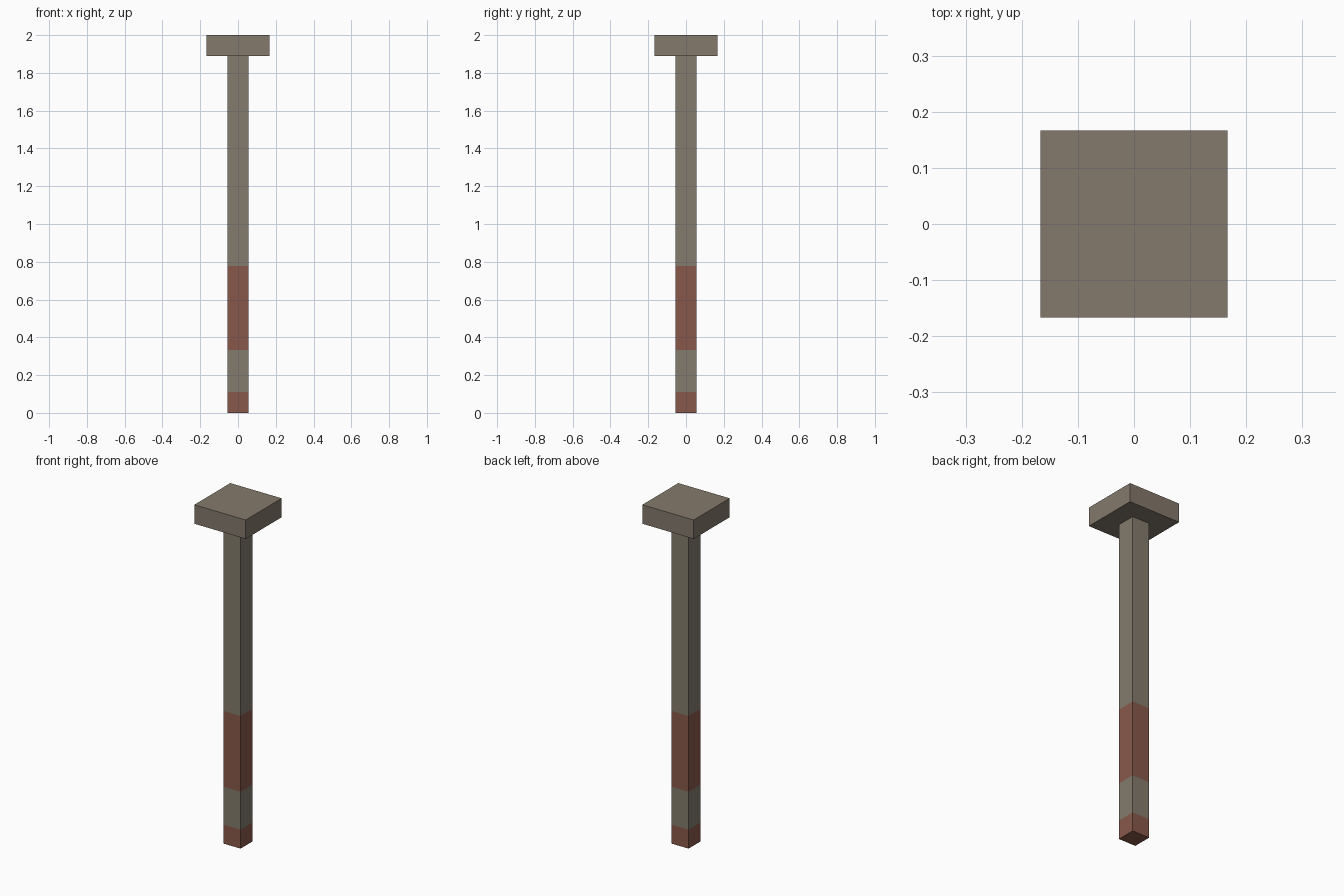
import bpy
import bmesh
from mathutils import Matrix, Vector

U = 2 / 18  # the model is eighteen modules tall

cube = bpy.data.objects.get("Cube")
if cube:
    bpy.data.objects.remove(cube, do_unlink=True)


def material(name, srgb):
    color = [((c / 255 + 0.055) / 1.055) ** 2.4 for c in srgb] + [1]
    mat = bpy.data.materials.new(name)
    mat.use_nodes = True
    mat.diffuse_color = color
    mat.node_tree.nodes["Principled BSDF"].inputs["Base Color"].default_value = color
    return mat


def box(name, width, bottom, top, mats, cuts=(), rule=None):
    """Square box, sliced at the cut heights and coloured by a height rule."""
    bm = bmesh.new()
    place = Matrix.Translation((0, 0, (bottom + top) / 2))
    scale = Matrix.Diagonal((width, width, top - bottom, 1))
    bmesh.ops.create_cube(bm, size=1, matrix=place @ scale)
    for z in cuts:
        geom = bm.verts[:] + bm.edges[:] + bm.faces[:]
        bmesh.ops.bisect_plane(bm, geom=geom, plane_co=Vector((0, 0, z)),
                               plane_no=Vector((0, 0, 1)))
    if rule:
        for face in bm.faces:
            face.material_index = rule(face.calc_center_median().z)
    mesh = bpy.data.meshes.new(name)
    bm.to_mesh(mesh)
    bm.free()
    for mat in mats:
        mesh.materials.append(mat)
    obj = bpy.data.objects.new(name, mesh)
    bpy.context.collection.objects.link(obj)
    return obj


cap_brown = material("cap_brown", (132, 121, 108))
post_grey = material("post_grey", (132, 124, 109))
band_red = material("band_red", (137, 89, 75))

# Post with red bands at its foot and lower middle
box("post", U, 0, 17 * U, [post_grey, band_red], cuts=(U, 3 * U, 7 * U),
    rule=lambda z: int(z < U or 3 * U < z < 7 * U))

# Square cap slab
box("cap", 3 * U, 17 * U, 18 * U, [cap_brown])
